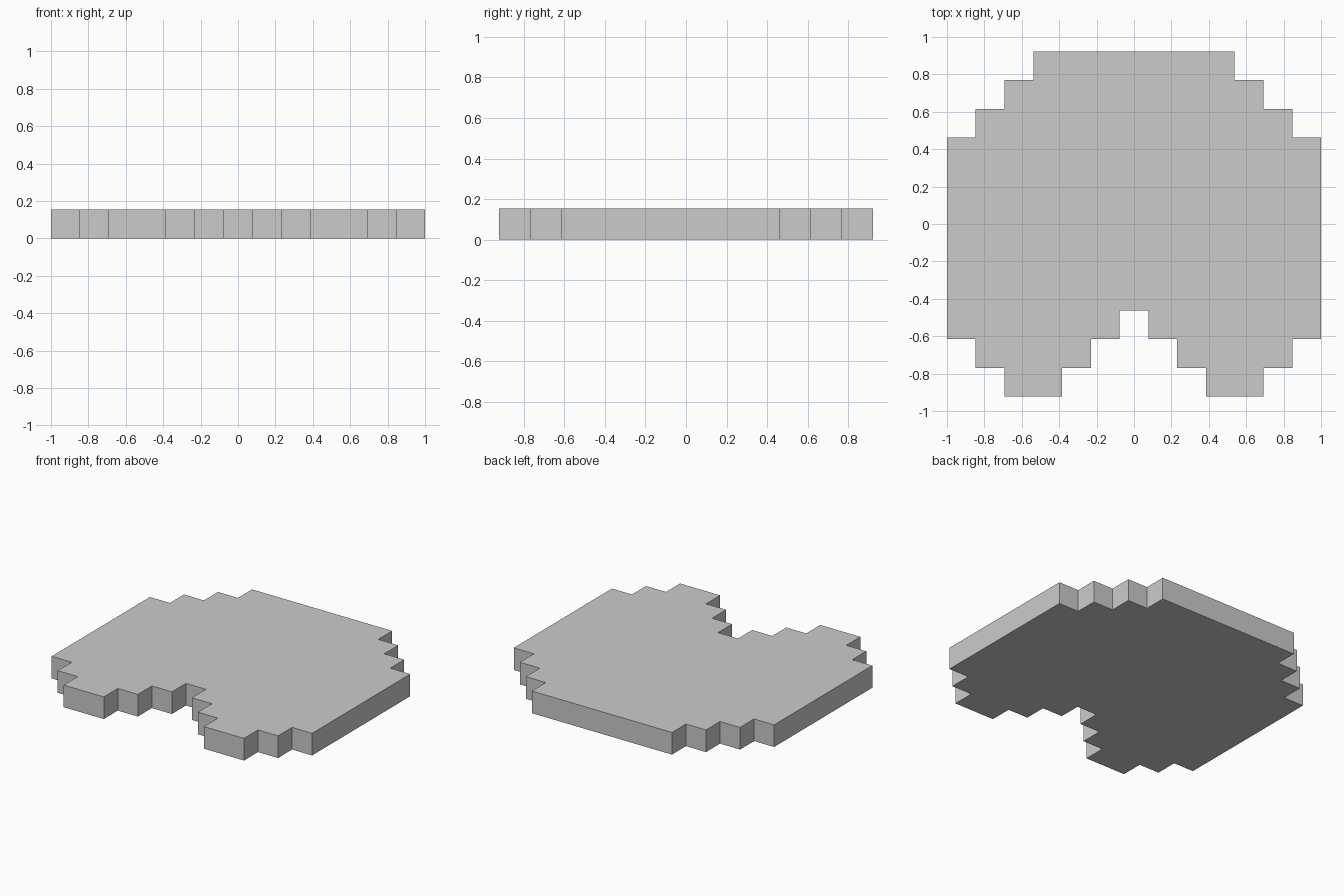
import bpy, bmesh

if "Cube" in bpy.data.objects:
    bpy.data.objects.remove(bpy.data.objects["Cube"])

CELL = 2 / 13  # one step of the stair-stepped outline; also the thickness

# Right half of the outline, in cells, from top to the central notch
half = [(3.5, 6), (3.5, 5), (4.5, 5), (4.5, 4), (5.5, 4), (5.5, 3), (6.5, 3),
        (6.5, -4), (5.5, -4), (5.5, -5), (4.5, -5), (4.5, -6), (2.5, -6),
        (2.5, -5), (1.5, -5), (1.5, -4), (0.5, -4), (0.5, -3)]
outline = half + [(-x, y) for x, y in reversed(half)]

# Stepped slab: fill the outline and extrude it one cell upward
bm = bmesh.new()
base = bm.faces.new([bm.verts.new((x * CELL, y * CELL, 0)) for x, y in outline])
top = bmesh.ops.extrude_face_region(bm, geom=[base], use_keep_orig=True)["geom"]
bmesh.ops.translate(bm, vec=(0, 0, CELL),
                    verts=[v for v in top if isinstance(v, bmesh.types.BMVert)])
bmesh.ops.recalc_face_normals(bm, faces=bm.faces[:])

mesh = bpy.data.meshes.new("stepped_slab")
bm.to_mesh(mesh)
bm.free()
slab = bpy.data.objects.new("stepped_slab", mesh)
bpy.context.collection.objects.link(slab)
